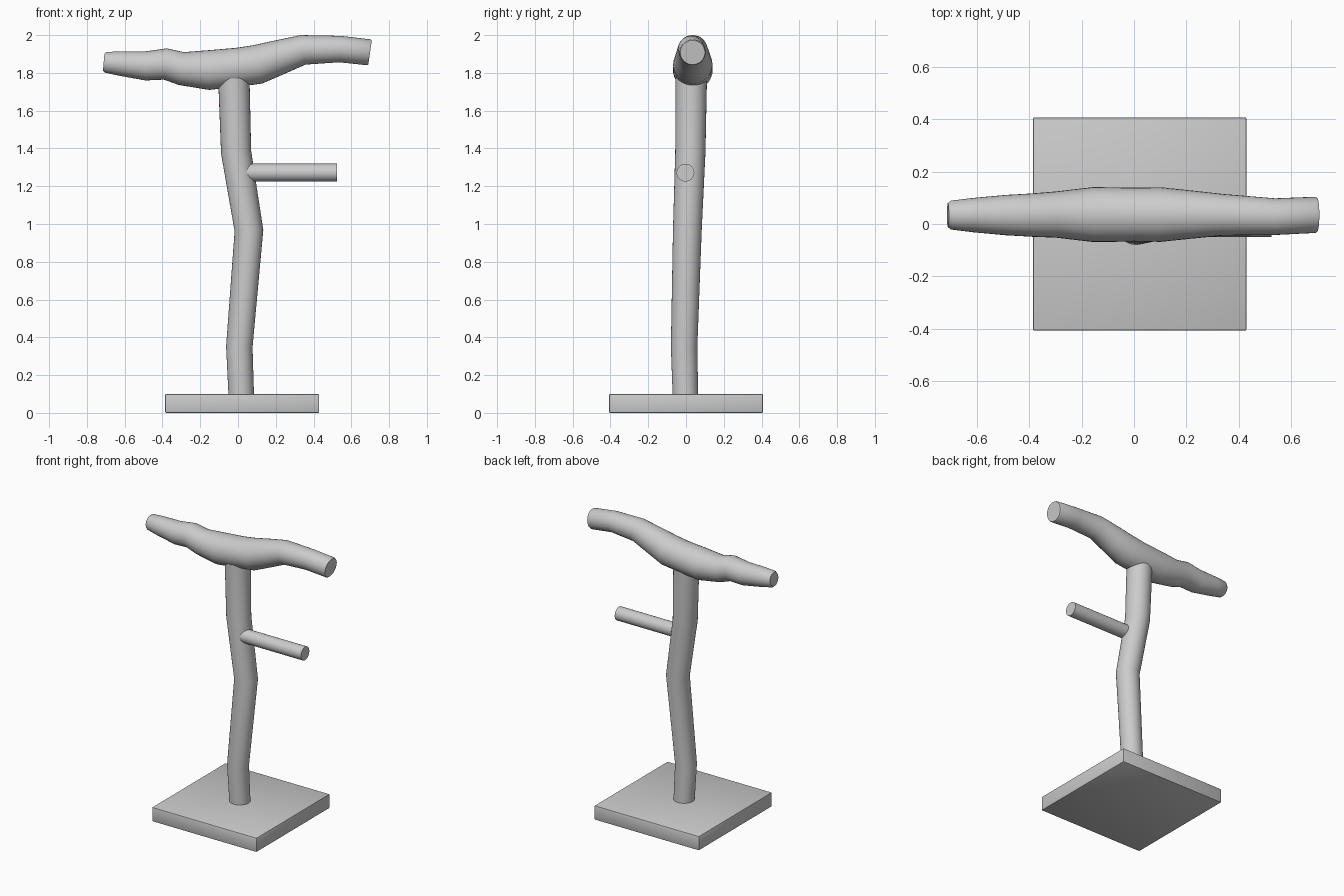
import bpy, bmesh, math
from mathutils import Vector

if "Cube" in bpy.data.objects:
    bpy.data.objects.remove(bpy.data.objects["Cube"])

SIDES = 32


def finish(bm, name):
    bmesh.ops.recalc_face_normals(bm, faces=bm.faces[:])
    mesh = bpy.data.meshes.new(name)
    bm.to_mesh(mesh)
    bm.free()
    obj = bpy.data.objects.new(name, mesh)
    bpy.context.collection.objects.link(obj)
    return obj


def smooth(obj):
    bpy.ops.object.select_all(action='DESELECT')
    obj.select_set(True)
    bpy.context.view_layer.objects.active = obj
    bpy.ops.object.shade_smooth_by_angle(angle=math.radians(35))


def limb(name, stations):
    """Capped round tube through (x, y, z, radius) stations."""
    bm = bmesh.new()
    pts = [Vector(s[:3]) for s in stations]
    rings = []
    for i, p in enumerate(pts):
        a = (p - pts[i - 1]).normalized() if i else Vector()
        b = (pts[i + 1] - p).normalized() if i < len(pts) - 1 else Vector()
        t = (a + b).normalized()
        u = Vector((0, 1, 0))
        u = (u - t * u.dot(t)).normalized()
        v = t.cross(u)
        r = stations[i][3]
        angles = [2 * math.pi * k / SIDES for k in range(SIDES)]
        rings.append([bm.verts.new(p + r * (u * math.cos(q) + v * math.sin(q)))
                      for q in angles])
    for lo, hi in zip(rings, rings[1:]):
        for k in range(SIDES):
            n = (k + 1) % SIDES
            bm.faces.new((lo[k], lo[n], hi[n], hi[k]))
    bm.faces.new(rings[0])
    bm.faces.new(rings[-1])
    obj = finish(bm, name)
    smooth(obj)
    return obj


# Square base plate with a slight edge bevel
bm = bmesh.new()
bmesh.ops.create_cube(bm, size=1)
for v in bm.verts:
    v.co = Vector((v.co.x * 0.815 + 0.022, v.co.y * 0.815, v.co.z * 0.1 + 0.05))
bmesh.ops.bevel(bm, geom=bm.edges[:], offset=0.006, segments=2,
                profile=0.5, affect='EDGES')
smooth(finish(bm, "base_plate"))

# Crooked upright trunk
limb("trunk", [
    (0.019, -0.002, 0.05, 0.067),
    (0.007, -0.010, 0.35, 0.070),
    (0.058, 0.007, 0.965, 0.076),
    (-0.010, 0.023, 1.38, 0.080),
    (-0.022, 0.028, 1.77, 0.083),
])

# Gnarled top perch
limb("top_perch", [
    (-0.711, 0.034, 1.857, 0.046),
    (-0.699, 0.034, 1.856, 0.055),
    (-0.620, 0.034, 1.849, 0.065),
    (-0.490, 0.034, 1.837, 0.077),
    (-0.385, 0.034, 1.847, 0.083),
    (-0.300, 0.036, 1.823, 0.088),
    (-0.155, 0.036, 1.815, 0.105),
    (0.000, 0.036, 1.830, 0.103),
    (0.105, 0.036, 1.845, 0.104),
    (0.210, 0.036, 1.880, 0.093),
    (0.345, 0.035, 1.922, 0.079),
    (0.540, 0.028, 1.926, 0.070),
    (0.692, 0.035, 1.909, 0.069),
    (0.699, 0.035, 1.908, 0.065),
])

# Straight side peg
limb("side_peg", [(0.01, -0.003, 1.272, 0.047), (0.525, -0.003, 1.272, 0.047)])
